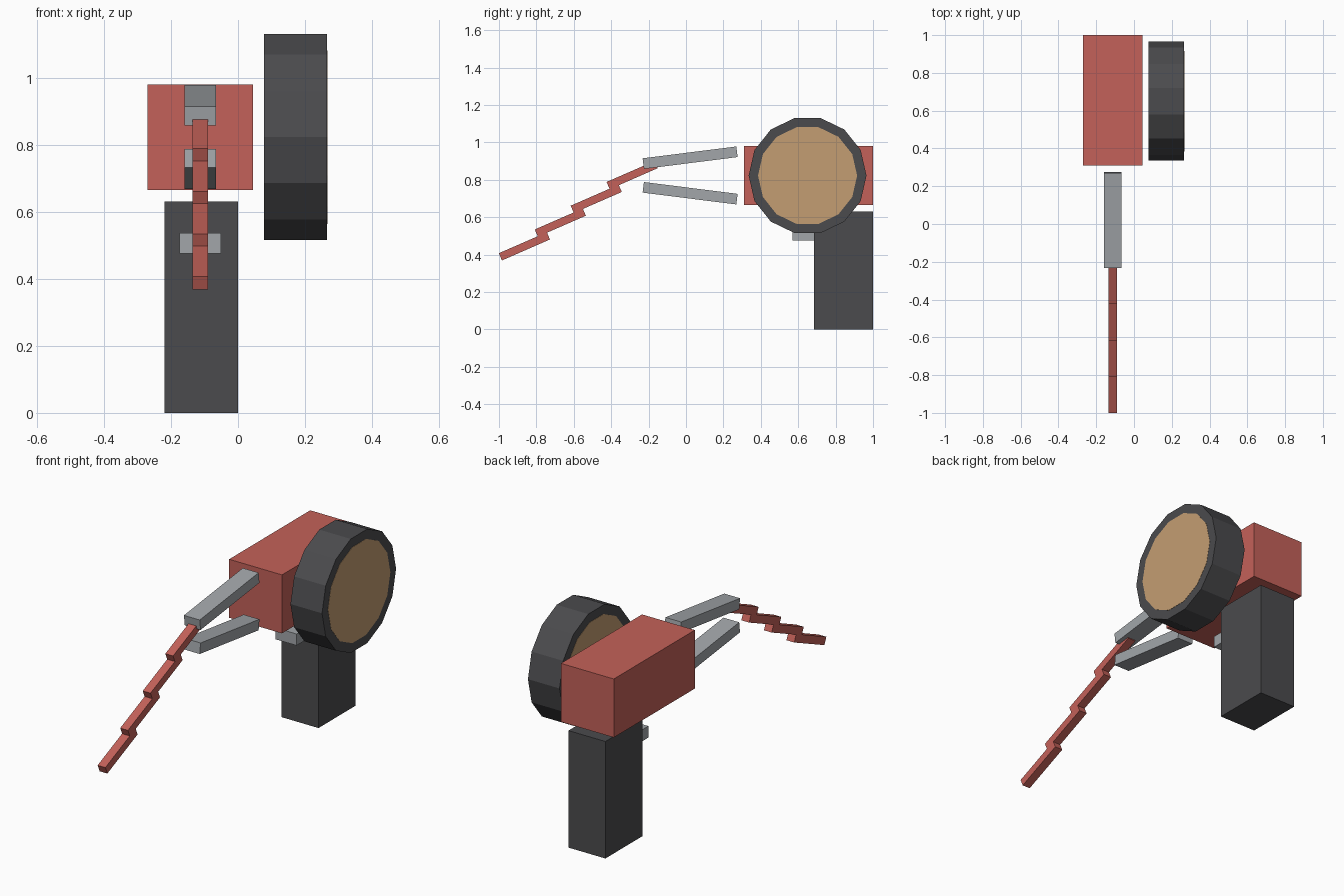
import bpy
from math import radians, pi

if "Cube" in bpy.data.objects:
    bpy.data.objects.remove(bpy.data.objects["Cube"])


def material(name, rgb):
    m = bpy.data.materials.new(name)
    m.diffuse_color = (*rgb, 1)
    m.use_nodes = True
    m.node_tree.nodes["Principled BSDF"].inputs["Base Color"].default_value = m.diffuse_color
    return m


RED = material("red", (0.55, 0.12, 0.10))
DARK = material("dark_grey", (0.07, 0.07, 0.075))
STEEL = material("steel", (0.36, 0.38, 0.40))
TAN = material("tan", (0.55, 0.34, 0.17))
CX = -0.1125  # centre plane of the gun body


def box(name, centre, size, mat, tilt=0):
    bpy.ops.mesh.primitive_cube_add(size=1, location=centre, rotation=(radians(tilt), 0, 0))
    o = bpy.context.object
    o.name = name
    o.scale = size
    o.data.materials.append(mat)
    return o


def disc(name, x0, x1, radius, sides, mat):
    # primitive vertices start on local +Y, which stays on world Y here
    bpy.ops.mesh.primitive_cylinder_add(vertices=sides, radius=radius, depth=x1 - x0,
                                        location=((x0 + x1) / 2, 0.65, 0.8225),
                                        rotation=(0, pi / 2, 0))
    o = bpy.context.object
    o.name = name
    o.data.materials.append(mat)
    return o


# Main body, grip and trigger
box("body", (CX, 0.655, 0.8225), (0.315, 0.69, 0.315), RED)
box("grip", (-0.11, 0.8425, 0.315), (0.22, 0.315, 0.63), DARK)
box("trigger", (CX, 0.63, 0.506), (0.125, 0.12, 0.062), STEEL)

# Side drum with the coil showing on its faces
disc("drum", 0.078, 0.266, 0.315, 14, DARK)
disc("drum_coil", 0.077, 0.267, 0.265, 14, TAN)

# Pair of converging jaw bars
for name, z, tilt in (("upper_jaw", 0.918, 7.2), ("lower_jaw", 0.728, -7.2)):
    box(name, (CX, 0.022, z), (0.094, 0.505, 0.057), STEEL, tilt)

# Stepped strip leading out of the jaws
for i in range(4):
    box(f"strip_segment_{i + 1}", (CX, -0.864 + 0.192 * i, 0.444 + 0.127 * i),
        (0.046, 0.28, 0.042), RED, 23.6)
